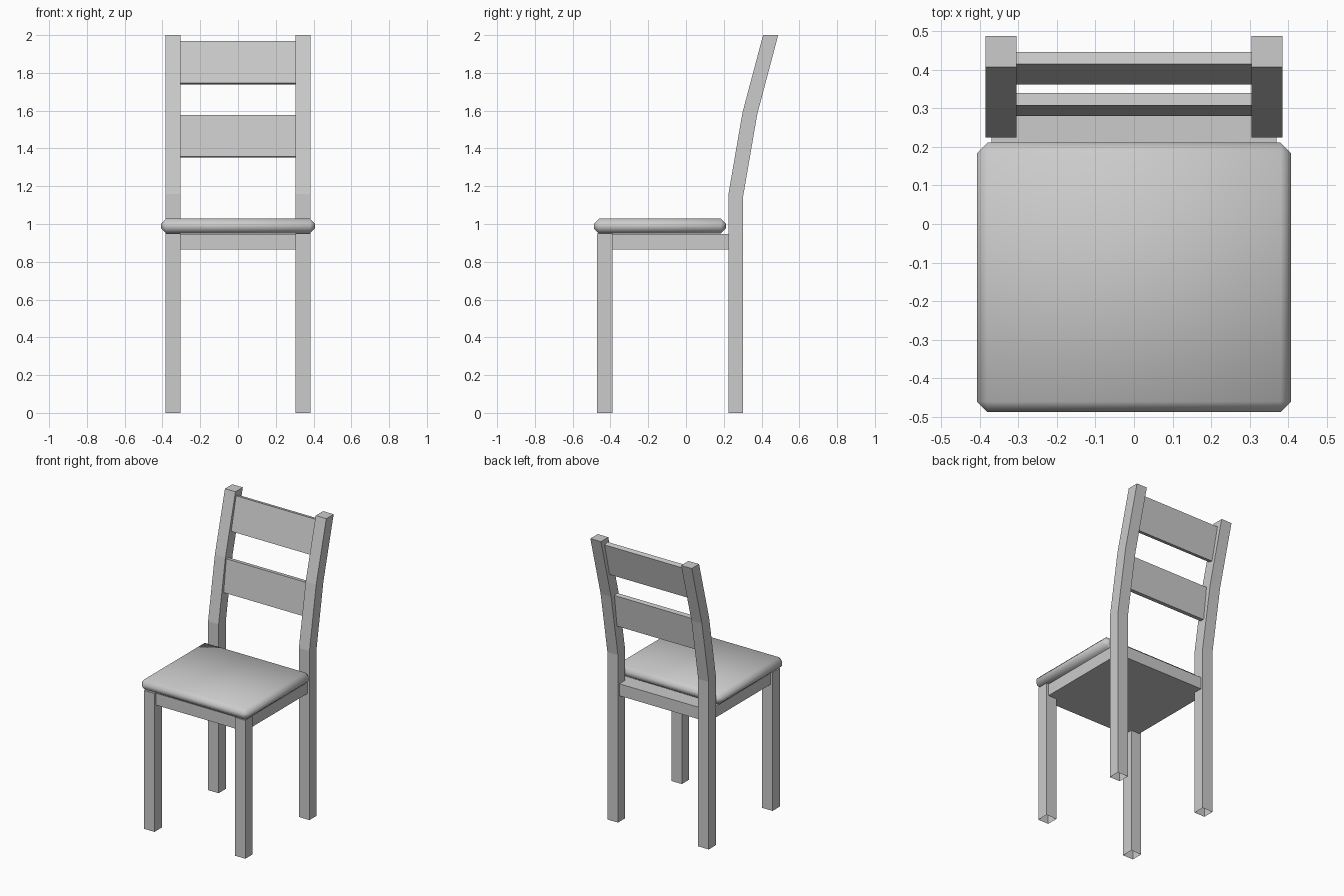
import bpy, bmesh
from mathutils import Vector

if "Cube" in bpy.data.objects:
    bpy.data.objects.remove(bpy.data.objects["Cube"])


def make_object(name, bm):
    bmesh.ops.recalc_face_normals(bm, faces=bm.faces)
    mesh = bpy.data.meshes.new(name)
    bm.to_mesh(mesh)
    bm.free()
    obj = bpy.data.objects.new(name, mesh)
    bpy.context.collection.objects.link(obj)
    return obj


def extrude_profile(name, profile, x0, x1, open_bottom=False):
    """Closed (y, z) profile extruded along x."""
    bm = bmesh.new()
    face = bm.faces.new([bm.verts.new((x0, y, z)) for y, z in profile])
    ext = bmesh.ops.extrude_face_region(bm, geom=[face], use_keep_orig=True)
    verts = [g for g in ext["geom"] if isinstance(g, bmesh.types.BMVert)]
    bmesh.ops.translate(bm, verts=verts, vec=(x1 - x0, 0, 0))
    bmesh.ops.recalc_face_normals(bm, faces=bm.faces)
    if open_bottom:
        low = [f for f in bm.faces if all(v.co.z < 1e-5 for v in f.verts)]
        bmesh.ops.delete(bm, geom=low, context='FACES_ONLY')
    return make_object(name, bm)


def rect(y0, y1, z0, z1):
    return [(y0, z0), (y1, z0), (y1, z1), (y0, z1)]


def slat(name, bottom, top, thickness=0.033):
    """Leaning board given by the two edges of its front face."""
    b, t = Vector(bottom), Vector(top)
    up = (t - b).normalized()
    back = Vector((up.y, -up.x)) * thickness
    extrude_profile(name, [b, b + back, t + back, t], -0.305, 0.305)


# Legs: straight in front, bent posts behind, open at the floor
post = [(0.225, 0), (0.303, 0), (0.303, 1.15), (0.377, 1.58), (0.488, 2),
        (0.408, 2), (0.299, 1.59), (0.225, 1.16)]
for side, x0, x1 in (("left", -0.385, -0.305), ("right", 0.305, 0.385)):
    extrude_profile("front_leg_" + side, rect(-0.47, -0.39, 0, 0.95), x0, x1, True)
    extrude_profile("back_post_" + side, post, x0, x1, True)

# Seat frame, slightly inset from the legs
extrude_profile("seat_frame", rect(-0.455, 0.287, 0.865, 0.947), -0.37, 0.37)

# Cushion with softly shaded chamfers
cushion = extrude_profile("seat_cushion", rect(-0.488, 0.211, 0.95, 1.028), -0.408, 0.408)
bevel = cushion.modifiers.new("chamfer", 'BEVEL')
bevel.width = 0.027
bevel.segments = 1
for poly in cushion.data.polygons:
    poly.use_smooth = True

# Backrest slats
slat("lower_back_slat", (0.28, 1.357), (0.308, 1.578))
slat("upper_back_slat", (0.362, 1.746), (0.415, 1.97))
